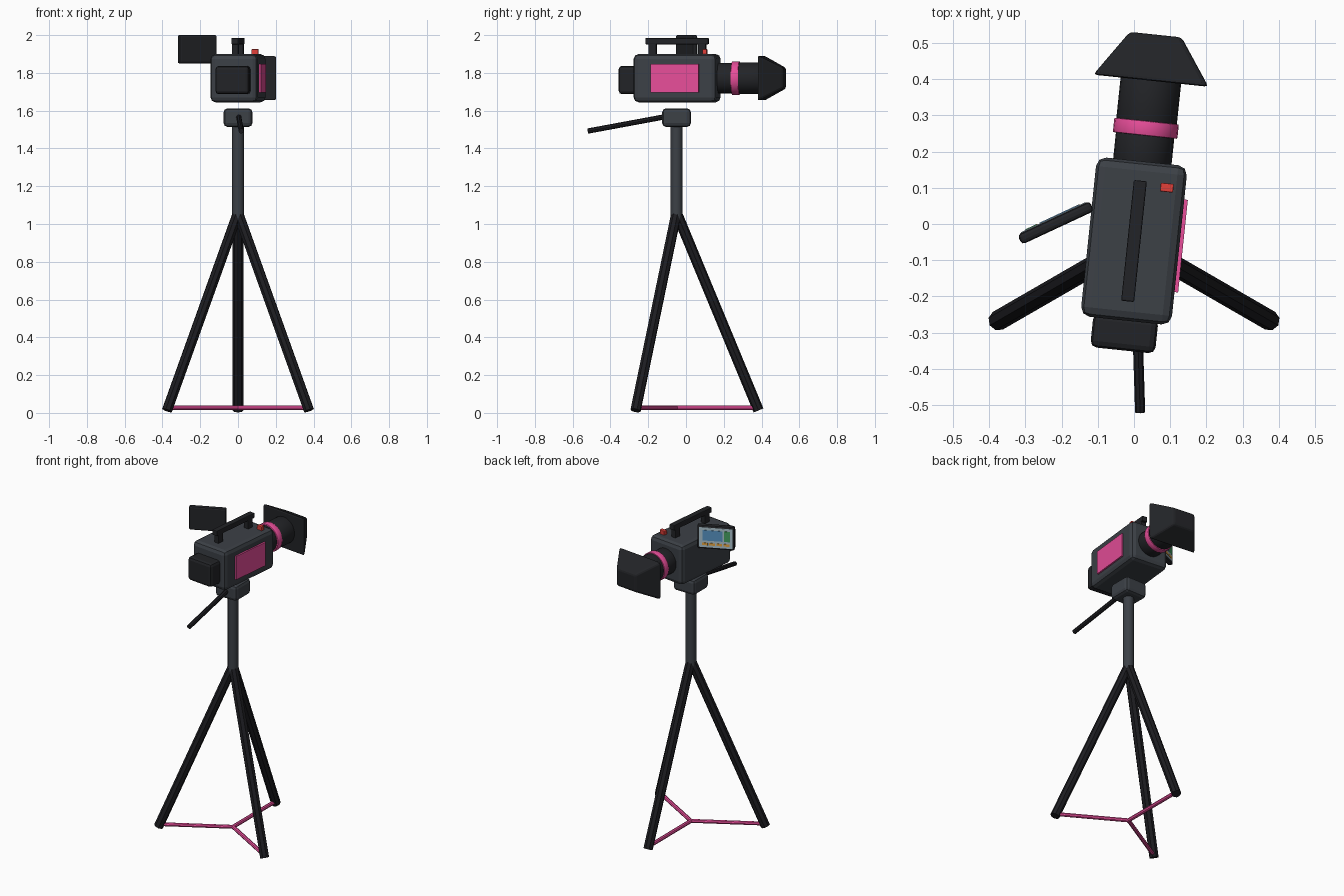
import bpy, bmesh
from math import radians, sin, cos, pi
from mathutils import Matrix, Vector

if "Cube" in bpy.data.objects:
    bpy.data.objects.remove(bpy.data.objects["Cube"])


def material(name, rgb):
    m = bpy.data.materials.new(name)
    m.diffuse_color = (*rgb, 1)
    m.use_nodes = True
    m.node_tree.nodes["Principled BSDF"].inputs["Base Color"].default_value = m.diffuse_color
    return m


GREY = material("body_grey", (0.045, 0.052, 0.062))
DARK = material("dark", (0.016, 0.017, 0.020))
BLACK = material("leg_black", (0.012, 0.012, 0.015))
PINK = material("pink", (0.80, 0.075, 0.32))
RED = material("red", (0.75, 0.05, 0.04))
PALE = material("screen_pale", (0.42, 0.55, 0.62))
BLUE = material("screen_blue", (0.10, 0.30, 0.55))
GREEN = material("screen_green", (0.06, 0.35, 0.12))
ORANGE = material("screen_orange", (0.80, 0.38, 0.05))


def finish(name, bm, mat, frame, smooth=False):
    me = bpy.data.meshes.new(name)
    bmesh.ops.recalc_face_normals(bm, faces=bm.faces)
    bm.to_mesh(me)
    bm.free()
    me.materials.append(mat)
    ob = bpy.data.objects.new(name, me)
    bpy.context.collection.objects.link(ob)
    ob.matrix_world = frame
    if smooth:
        bpy.context.view_layer.objects.active = ob
        ob.select_set(True)
        bpy.ops.object.shade_smooth_by_angle(angle=radians(35))
        ob.select_set(False)
    return ob


def box(name, size, loc, mat, bevel=0.0, frame=Matrix(), taper=1.0, segs=2):
    """Bevelled box; taper shrinks the +y end."""
    bm = bmesh.new()
    bmesh.ops.create_cube(bm, size=1)
    for v in bm.verts:
        k = taper if v.co.y > 0 else 1.0
        v.co = Vector((v.co.x * size[0] * k, v.co.y * size[1], v.co.z * size[2] * k))
    if bevel:
        bmesh.ops.bevel(bm, geom=bm.edges[:], offset=bevel, segments=segs,
                        profile=0.5, affect='EDGES')
    return finish(name, bm, mat, frame @ Matrix.Translation(loc))


def tube(name, a, b, r, mat, sides=8, frame=Matrix(), bevel=0.0, smooth=False):
    """Capped cylinder between two points."""
    a, b = Vector(a), Vector(b)
    bm = bmesh.new()
    bmesh.ops.create_cone(bm, cap_ends=True, segments=sides, radius1=r, radius2=r,
                          depth=(b - a).length)
    if bevel:
        rims = [e for e in bm.edges if abs(e.verts[0].co.z - e.verts[1].co.z) < 1e-5]
        bmesh.ops.bevel(bm, geom=rims, offset=bevel, segments=2, profile=0.5, affect='EDGES')
    rot = (b - a).to_track_quat('Z', 'Y').to_matrix().to_4x4()
    return finish(name, bm, mat, frame @ Matrix.Translation((a + b) / 2) @ rot, smooth)


# Tripod: three legs, floor spreader, column, head and pan handle
CY = -0.05
for i, name in enumerate(("right", "back", "left")):
    t = radians(-30 + 120 * i)
    dx, dy = cos(t), sin(t)
    tube(name + "_leg", (0, CY, 1.06), (0.434 * dx, CY + 0.434 * dy, 0.013), 0.028, BLACK)
    tube(name + "_spreader", (0, CY, 0.027), (0.425 * dx, CY + 0.425 * dy, 0.027), 0.012, PINK)
tube("column", (0, CY, 1.03), (0, CY, 1.55), 0.032, GREY, 12, smooth=True)
box("tripod_head", (0.152, 0.152, 0.098), (0, CY, 1.563), GREY, 0.02)
tube("pan_handle", (0.002, CY, 1.579), (0.017, -0.52, 1.492), 0.014, BLACK)

# Camera frame: turned slightly on the tripod, lens along local +y
CAM = Matrix.Translation((0, CY + 0.003, 1.772)) @ Matrix.Rotation(radians(-6), 4, 'Z')

box("camera_body", (0.252, 0.442, 0.255), (0, 0, 0), GREY, 0.026, CAM)
box("battery", (0.18, 0.095, 0.15), (0, -0.256, -0.01), DARK, 0.018, CAM)
box("side_panel", (0.02, 0.257, 0.15), (0.126, 0, -0.001), PINK, 0, CAM)
box("record_button", (0.036, 0.024, 0.045), (0.075, 0.156, 0.131), RED, 0.003, CAM)

# Carry handle
box("handle_bar", (0.036, 0.335, 0.033), (0, 0, 0.196), DARK, 0.004, CAM)
for name, y in (("rear", -0.13), ("front", 0.133)):
    box(name + "_handle_post", (0.034, 0.042, 0.075), (0, y, 0.155), DARK, 0.004, CAM)

# Lens with focus ring and tapered hood
tube("lens_rear", (0, 0.205, 0), (0, 0.32, 0), 0.081, DARK, 24, CAM, 0.01, True)
tube("lens_front", (0, 0.31, 0), (0, 0.46, 0), 0.084, DARK, 24, CAM, 0.006, True)
tube("focus_ring", (0, 0.293, 0), (0, 0.333, 0), 0.0895, PINK, 24, CAM, 0.003, True)
box("lens_hood", (0.32, 0.128, 0.242), (0, 0.509, 0), DARK, 0.011, CAM, 0.45)

# Flip-out monitor: screen faces forward
MON = Matrix.Translation((-0.216, 0.003, 1.925)) @ Matrix.Rotation(radians(25), 4, 'Z')
box("monitor", (0.22, 0.03, 0.152), (0, 0, 0), DARK, 0.01, MON)
box("screen", (0.196, 0.006, 0.126), (0, 0.0145, 0), PALE, 0, MON)
box("screen_picture", (0.118, 0.006, 0.066), (0.019, 0.0165, 0.013), BLUE, 0, MON)
box("screen_meter", (0.034, 0.006, 0.066), (-0.067, 0.0165, 0.013), GREEN, 0, MON)
for i in range(4):
    box(f"screen_bar_{i + 1}", (0.034, 0.006, 0.015), (-0.064 + 0.0425 * i, 0.0165, -0.042),
        ORANGE, 0, MON)
